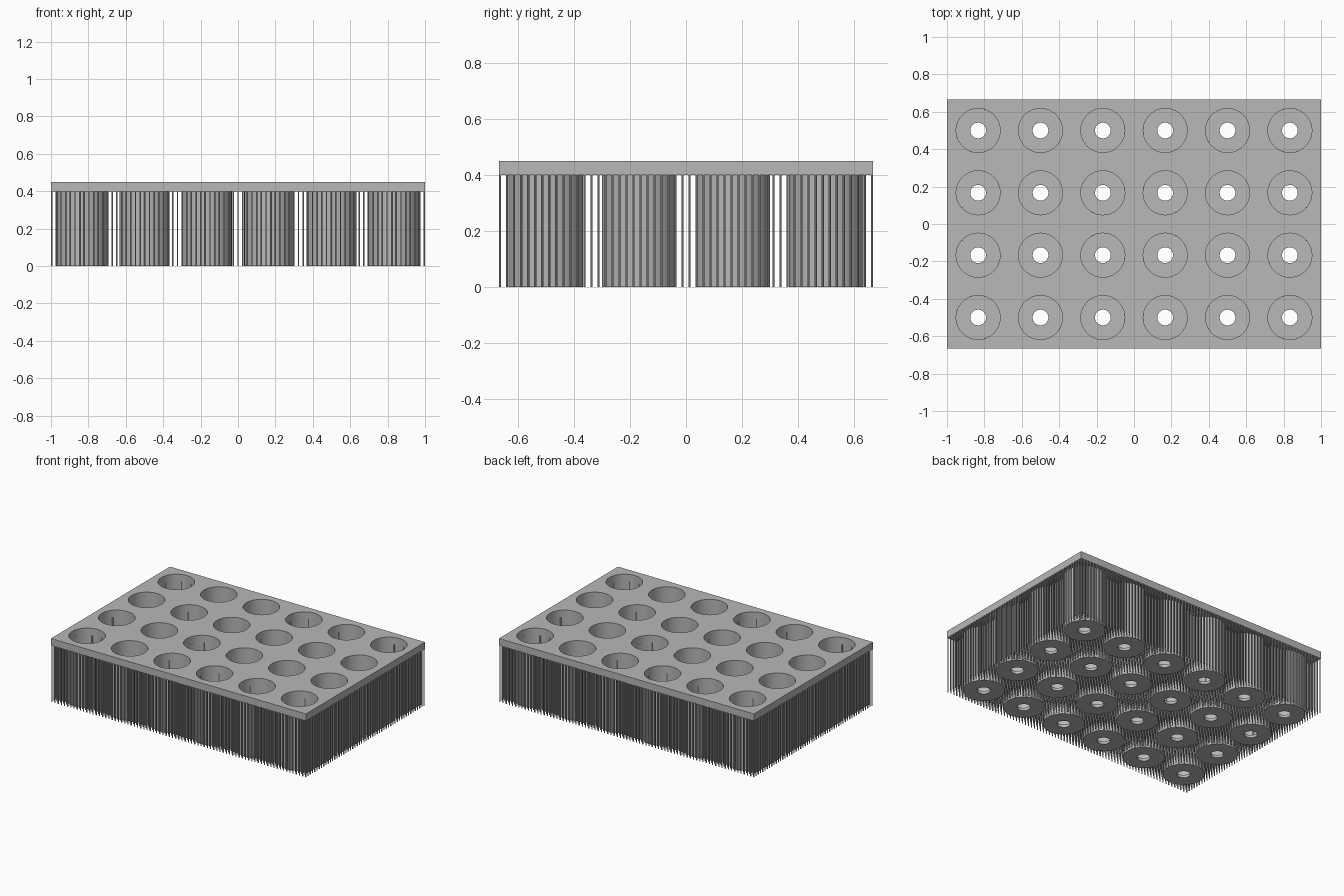
import bpy, bmesh, math
from mathutils import Matrix

old = bpy.data.objects.get("Cube")
if old:
    bpy.data.objects.remove(old, do_unlink=True)

# Main dimensions
HALF_X, HALF_Y = 1.0, 2 / 3
PLATE_LOW, PLATE_TOP = 0.40, 0.45
PITCH = 1 / 3
WELL_IN, WELL_OUT, DRAIN = 0.1175, 0.1335, 0.042
FLOOR = 0.02
PIN_R, PIN_SIDES = 0.004, 8
CENTRES = [((i - 2.5) * PITCH, (j - 1.5) * PITCH) for i in range(6) for j in range(4)]

gray = bpy.data.materials.new("light_gray")
gray.use_nodes = True
gray.diffuse_color = (0.48, 0.48, 0.48, 1)
gray.node_tree.nodes["Principled BSDF"].inputs["Base Color"].default_value = gray.diffuse_color


def add_object(name, mesh):
    obj = bpy.data.objects.new(name, mesh)
    bpy.context.collection.objects.link(obj)
    return obj


def mesh_from_bmesh(name, bm):
    bmesh.ops.recalc_face_normals(bm, faces=bm.faces)
    mesh = bpy.data.meshes.new(name)
    bm.to_mesh(mesh)
    bm.free()
    mesh.materials.append(gray)
    return mesh


def smooth(obj):
    bpy.ops.object.select_all(action='DESELECT')
    obj.select_set(True)
    bpy.context.view_layer.objects.active = obj
    bpy.ops.object.shade_smooth_by_angle(angle=math.radians(35))


# Top plate with a round opening over every well
bm = bmesh.new()
bmesh.ops.create_cube(bm, size=1)
bmesh.ops.scale(bm, vec=(2 * HALF_X, 2 * HALF_Y, PLATE_TOP - PLATE_LOW), verts=bm.verts)
bmesh.ops.translate(bm, vec=(0, 0, (PLATE_TOP + PLATE_LOW) / 2), verts=bm.verts)
plate = add_object("top_plate", mesh_from_bmesh("top_plate", bm))

bm = bmesh.new()
for x, y in CENTRES:
    bmesh.ops.create_cone(bm, cap_ends=True, segments=64, radius1=WELL_IN, radius2=WELL_IN,
                          depth=0.2, matrix=Matrix.Translation((x, y, PLATE_TOP)))
cutter = add_object("hole_cutter", mesh_from_bmesh("hole_cutter", bm))
cutter.hide_render = True

cut = plate.modifiers.new("holes", 'BOOLEAN')
cut.operation = 'DIFFERENCE'
cut.solver = 'EXACT'
cut.object = cutter
bpy.context.view_layer.objects.active = plate
bpy.ops.object.modifier_apply(modifier=cut.name)
bpy.data.objects.remove(cutter, do_unlink=True)
smooth(plate)

# Well cup: turned profile with a drain hole in the floor
profile = [(DRAIN, 0), (WELL_OUT, 0), (WELL_OUT, PLATE_LOW),
           (WELL_IN, PLATE_LOW), (WELL_IN, FLOOR), (DRAIN, FLOOR)]
bm = bmesh.new()
verts = [bm.verts.new((r, 0, z)) for r, z in profile]
edges = [bm.edges.new((verts[i - 1], verts[i])) for i in range(len(verts))]
bmesh.ops.spin(bm, geom=verts + edges, cent=(0, 0, 0), axis=(0, 0, 1),
               angle=math.tau, steps=64, use_merge=True)
bmesh.ops.remove_doubles(bm, verts=bm.verts, dist=1e-5)
cup_mesh = mesh_from_bmesh("well_cup", bm)
for n, (x, y) in enumerate(CENTRES):
    cup = add_object(f"well_cup_{n + 1}", cup_mesh)
    cup.location = (x, y, 0)
    if n == 0:
        smooth(cup)

# Field of thin pins hanging from the plate, left out inside the wells
verts, faces = [], []


def add_pin(x, y):
    base = len(verts)
    for z in (0, PLATE_LOW):
        for k in range(PIN_SIDES):
            a = math.tau * (k + 0.5) / PIN_SIDES
            verts.append((x + PIN_R * math.cos(a), y + PIN_R * math.sin(a), z))
    low = list(range(base, base + PIN_SIDES))
    high = [v + PIN_SIDES for v in low]
    faces.append(low[::-1])
    faces.append(high)
    for k in range(PIN_SIDES):
        m = (k + 1) % PIN_SIDES
        faces.append((low[k], low[m], high[m], high[k]))


def spread(half, count):
    reach = half - PIN_R
    return [-reach + 2 * reach * i / (count - 1) for i in range(count)]


for x in spread(HALF_X, 81):
    for y in spread(HALF_Y, 54):
        if all(math.hypot(x - cx, y - cy) > WELL_IN for cx, cy in CENTRES):
            add_pin(x, y)

pin_mesh = bpy.data.meshes.new("pins")
pin_mesh.from_pydata(verts, [], faces)
pin_mesh.materials.append(gray)
smooth(add_object("pins", pin_mesh))
